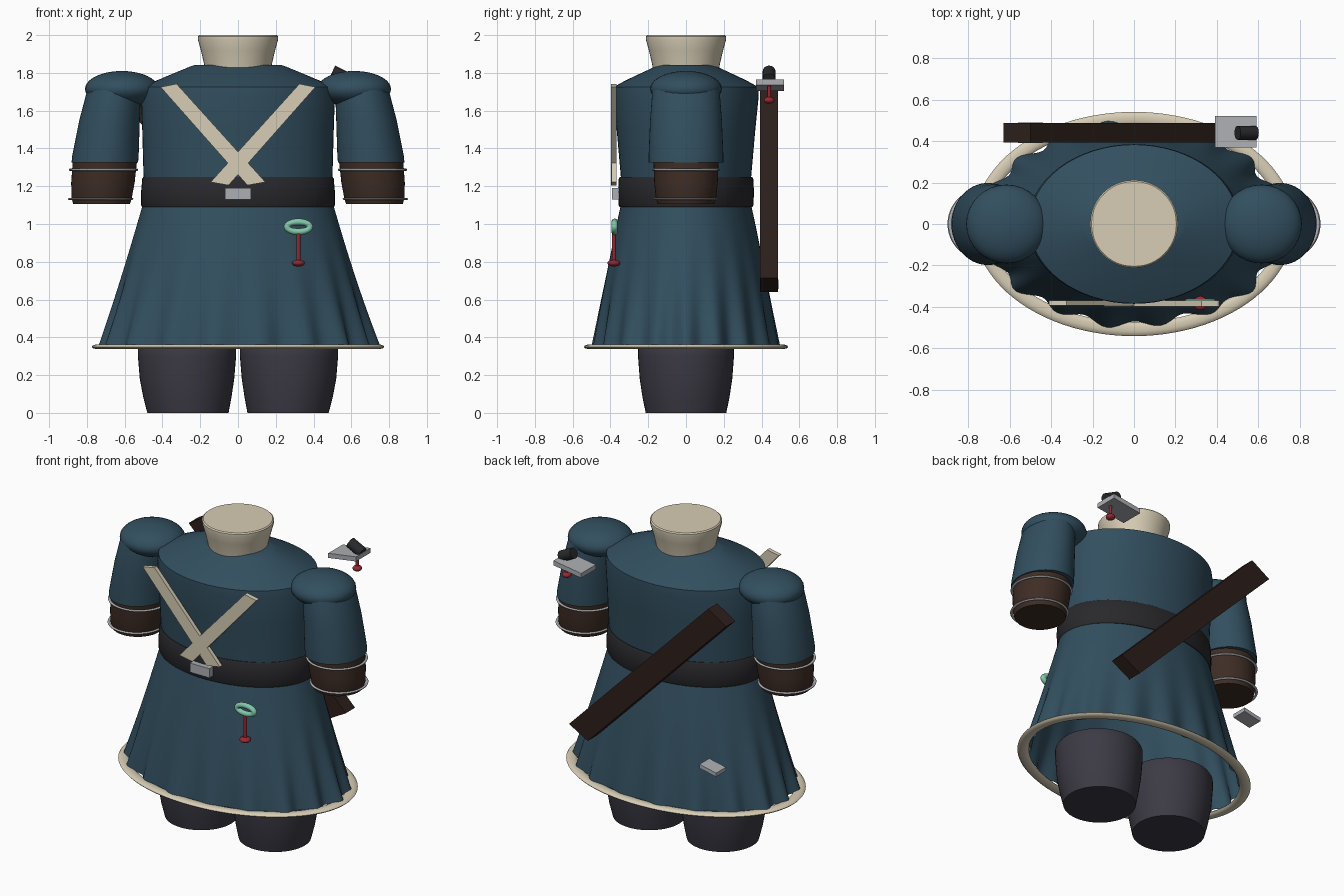
import bpy, bmesh, math
from mathutils import Vector

if "Cube" in bpy.data.objects:
    bpy.data.objects.remove(bpy.data.objects["Cube"])


def material(name, r, g, b):
    m = bpy.data.materials.new(name)
    m.diffuse_color = (r, g, b, 1)
    m.use_nodes = True
    m.node_tree.nodes["Principled BSDF"].inputs["Base Color"].default_value = m.diffuse_color
    return m


BLUE = material("blue_cloth", .032, .078, .115)
CREAM = material("cream", .68, .61, .46)
BLACK = material("black_leather", .022, .022, .026)
GREY = material("grey_cloth", .045, .042, .058)
BROWN = material("brown_leather", .048, .026, .018)
DARK = material("dark_brown", .026, .014, .011)
SILVER = material("silver", .42, .43, .45)
RED = material("red", .3, .022, .032)
JADE = material("jade", .22, .58, .4)


def finish(bm, name, mat, smooth=True):
    bmesh.ops.recalc_face_normals(bm, faces=bm.faces)
    me = bpy.data.meshes.new(name)
    bm.to_mesh(me)
    bm.free()
    ob = bpy.data.objects.new(name, me)
    bpy.context.collection.objects.link(ob)
    me.materials.append(mat)
    if smooth:
        bpy.ops.object.select_all(action='DESELECT')
        ob.select_set(True)
        bpy.context.view_layer.objects.active = ob
        bpy.ops.object.shade_smooth_by_angle(angle=math.radians(40))
    return ob


def loft(name, mat, rings, n=48, caps=True, wave=None):
    """Stack of horizontal ellipses (z, centre x, radius x, radius y)."""
    bm = bmesh.new()
    loops = []
    for z, cx, rx, ry in rings:
        loop = []
        for i in range(n):
            a = math.tau * i / n
            k = wave(a, z) if wave else 1
            loop.append(bm.verts.new((cx + rx * k * math.cos(a), ry * k * math.sin(a), z)))
        loops.append(loop)
    for lo, hi in zip(loops, loops[1:]):
        for i in range(n):
            j = (i + 1) % n
            bm.faces.new((lo[i], lo[j], hi[j], hi[i]))
    if caps:
        bm.faces.new(loops[0])
        bm.faces.new(loops[-1])
    return finish(bm, name, mat)


def slab(name, mat, outline, y0, y1):
    """Flat x-z outline given thickness along y."""
    bm = bmesh.new()
    f = bm.faces.new([bm.verts.new((x, y0, z)) for x, z in outline])
    ext = bmesh.ops.extrude_face_region(bm, geom=[f])
    bmesh.ops.translate(bm, vec=(0, y1 - y0, 0),
                        verts=[v for v in ext["geom"] if isinstance(v, bmesh.types.BMVert)])
    return finish(bm, name, mat, False)


def ring(name, mat, loc, major, minor, axis='Z', n=64):
    """Elliptical ring; major and minor are (across, up/deep, along axis) radii."""
    bm = bmesh.new()
    m = 10
    g = []
    for i in range(n):
        a = math.tau * i / n
        row = []
        for j in range(m):
            b = math.tau * j / m
            p = ((major[0] + minor[0] * math.cos(b)) * math.cos(a),
                 (major[1] + minor[0] * math.cos(b)) * math.sin(a), minor[1] * math.sin(b))
            if axis == 'Y':
                p = (p[0], p[2], p[1])
            row.append(bm.verts.new(Vector(p) + Vector(loc)))
        g.append(row)
    for i in range(n):
        for j in range(m):
            k, l = (i + 1) % n, (j + 1) % m
            bm.faces.new((g[i][j], g[k][j], g[k][l], g[i][l]))
    return finish(bm, name, mat)


def ball(name, mat, loc, radii):
    bm = bmesh.new()
    bmesh.ops.create_uvsphere(bm, u_segments=32, v_segments=20, radius=1)
    bmesh.ops.scale(bm, vec=radii, verts=bm.verts)
    bmesh.ops.translate(bm, vec=loc, verts=bm.verts)
    return finish(bm, name, mat)


def rod(name, mat, a, b, r):
    a, b = Vector(a), Vector(b)
    bm = bmesh.new()
    bmesh.ops.create_cone(bm, cap_ends=True, segments=20, radius1=r, radius2=r, depth=(b - a).length)
    bmesh.ops.rotate(bm, cent=(0, 0, 0), verts=bm.verts,
                     matrix=(b - a).to_track_quat('Z', 'Y').to_matrix())
    bmesh.ops.translate(bm, vec=(a + b) / 2, verts=bm.verts)
    return finish(bm, name, mat)


# Torso, neck and belt
loft("torso", BLUE, [(1.10, 0, .49, .335), (1.25, 0, .50, .345), (1.5, 0, .507, .367),
                     (1.68, 0, .513, .385), (1.725, 0, .505, .383), (1.76, 0, .43, .32),
                     (1.80, 0, .335, .235), (1.835, 0, .25, .16), (1.843, 0, .225, .14)], 64)
loft("neck", CREAM, [(1.79, 0, .17, .17), (1.85, 0, .18, .18), (1.92, 0, .197, .197),
                     (1.975, 0, .212, .212), (1.993, 0, .212, .212), (2, 0, .205, .205)])
loft("belt", BLACK, [(1.09, 0, .508, .352), (1.10, 0, .513, .357), (1.17, 0, .513, .36),
                     (1.24, 0, .507, .356), (1.25, 0, .50, .35)], 64)
slab("buckle", SILVER, [(-.07, 1.13), (.07, 1.13), (.07, 1.19), (-.07, 1.19)], -.393, -.35)


# Pleated skirt and hem trim
def pleat(a, z):
    t = (1.1 - z) / .75
    return 1 + t * t * (.038 * math.cos(18 * a) + .012 * math.sin(7 * a + 1))


rows = [i / 12 for i in range(13)]
loft("skirt", BLUE, [(1.10 - .75 * t, 0, .505 + .215 * t, .345 + .14 * t + .03 * t * (1 - t))
                     for t in rows], 180, False, pleat)
ring("hem_trim", CREAM, (0, 0, .35), (.74, .507), (.034, .013), n=96)

# Mirrored limbs and chest straps
for s, side in ((-1, "right"), (1, "left")):
    loft(side + "_leg", GREY, [(0, s * .265, .215, .213), (.08, s * .268, .233, .23),
                               (.18, s * .27, .25, .245), (.30, s * .27, .26, .254),
                               (.36, s * .27, .26, .254), (.375, s * .27, .25, .245)])
    ball(side + "_shoulder_puff", BLUE, (s * .615, 0, 1.715), (.195, .19, .095))
    loft(side + "_sleeve", BLUE, [(1.325, s * .705, .176, .198), (1.36, s * .702, .176, .198),
                                  (1.55, s * .68, .16, .19), (1.71, s * .656, .142, .178),
                                  (1.737, s * .652, .133, .17)])
    loft(side + "_cuff", BROWN, [(1.105, s * .722, .15, .15), (1.14, s * .722, .16, .16),
                                 (1.22, s * .715, .168, .168), (1.33, s * .705, .17, .172)])
    ring(side + "_cuff_upper_band", SILVER, (s * .712, 0, 1.287), (.176, .172), (.008, .006))
    ring(side + "_cuff_lower_band", SILVER, (s * .727, 0, 1.133), (.165, .165), (.008, .006))
    y = -.394 - .003 * (s > 0)
    slab(side + "_chest_strap", CREAM, [(s * .41, 1.725), (s * .325, 1.742),
                                        (s * -.145, 1.222), (s * -.05, 1.205)], y, -.368)

# Hip charm: jade ring, cord and bead
ring("charm_ring", JADE, (.32, -.378, .985), (.06, .026), (.018, .017), 'Y', 40)
rod("charm_cord", RED, (.32, -.382, .96), (.32, -.382, .79), .011)
ball("charm_bead", RED, (.32, -.382, .793), (.034, .034, .018))

# Back: scabbard, its tip plate, guard, grip and tassel
slab("scabbard", DARK, [(-.63, 1.65), (-.50, 1.73), (.50, .715), (.365, .64)], .393, .488)
slab("scabbard_tip", SILVER, [(-.56, .655), (-.44, .68), (-.44, .705), (-.56, .68)], .39, .49)
slab("sword_guard", SILVER, [(.39, 1.705), (.59, 1.735), (.59, 1.765), (.39, 1.735)], .37, .52)
rod("sword_grip", BLACK, (.587, .44, 1.765), (.5, .44, 1.808), .034)
rod("tassel_cord", RED, (.55, .44, 1.75), (.55, .44, 1.655), .01)
ball("tassel_bead", RED, (.55, .44, 1.655), (.028, .028, .018))
